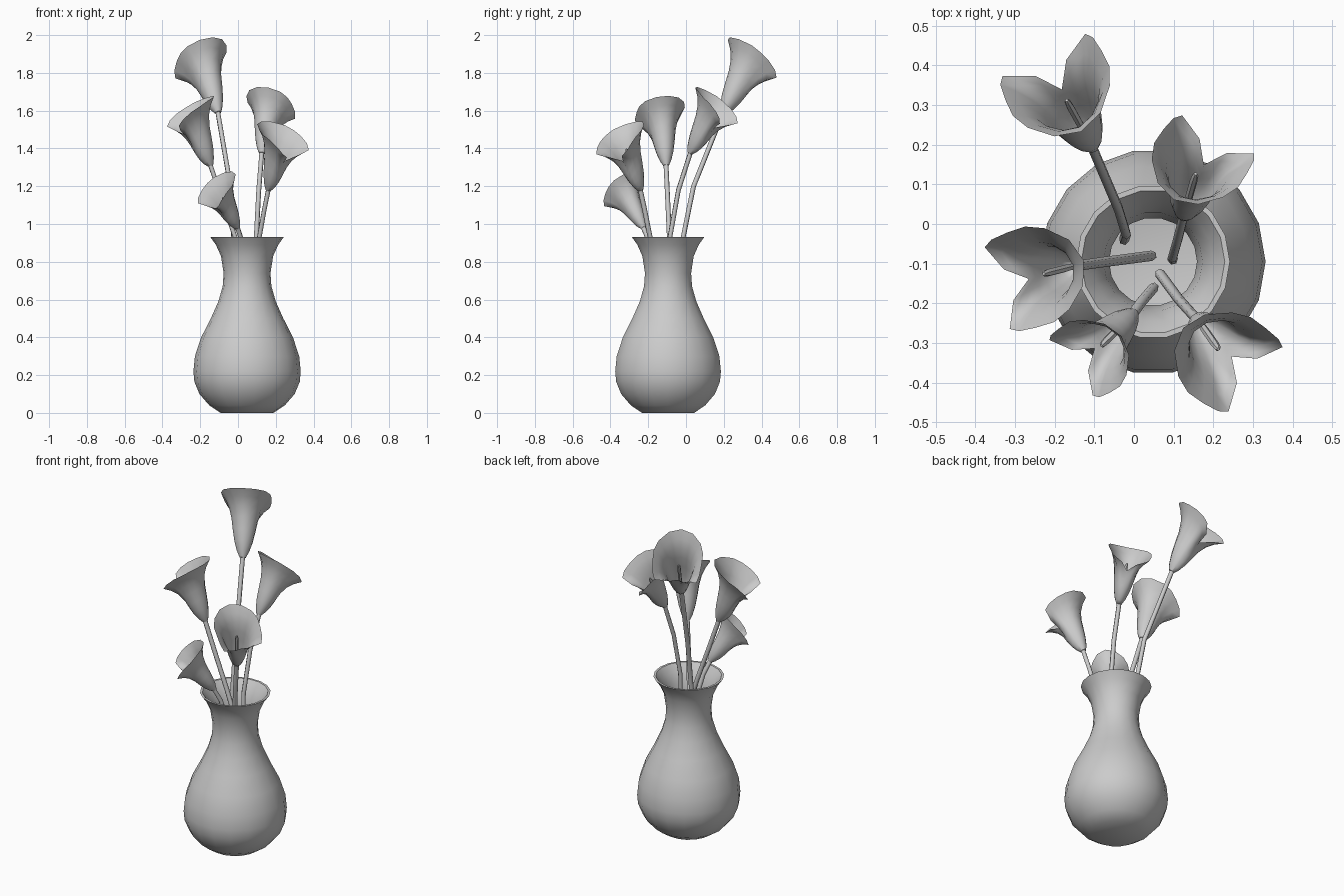
import bpy
import bmesh
from math import sin, cos, radians, pi
from mathutils import Vector, Matrix

cube = bpy.data.objects.get("Cube")
if cube:
    bpy.data.objects.remove(cube, do_unlink=True)

grey = bpy.data.materials.new("plain_grey")
grey.use_nodes = True
grey.diffuse_color = (0.6, 0.6, 0.6, 1)
grey.node_tree.nodes["Principled BSDF"].inputs["Base Color"].default_value = (0.6, 0.6, 0.6, 1)


def finish(obj, angle):
    obj.data.materials.append(grey)
    bpy.ops.object.select_all(action="DESELECT")
    obj.select_set(True)
    bpy.context.view_layer.objects.active = obj
    bpy.ops.object.shade_smooth_by_angle(angle=radians(angle))


def loft(name, rings, matrix, cap_end=True, angle=40):
    """Join rings of points with quads; close the first ring and maybe the last."""
    bm = bmesh.new()
    loops = [[bm.verts.new(matrix @ Vector(p)) for p in ring] for ring in rings]
    n = len(loops[0])
    for low, high in zip(loops, loops[1:]):
        for i in range(n):
            j = (i + 1) % n
            bm.faces.new((low[i], low[j], high[j], high[i]))
    bm.faces.new(loops[0][::-1])
    if cap_end:
        bm.faces.new(loops[-1])
    mesh = bpy.data.meshes.new(name)
    bm.to_mesh(mesh)
    bm.free()
    obj = bpy.data.objects.new(name, mesh)
    bpy.context.collection.objects.link(obj)
    finish(obj, angle)


def lathe(profile, sides):
    return [[(r * cos(i * 2 * pi / sides), r * sin(i * 2 * pi / sides), z)
             for i in range(sides)] for r, z in profile]


# Vase: outer wall up to the rim, then the inner wall down to the floor
outer = [(0.14, 0), (0.2, 0.04), (0.252, 0.1), (0.279, 0.165), (0.284, 0.22),
         (0.276, 0.3), (0.243, 0.4), (0.192, 0.5), (0.152, 0.59), (0.129, 0.67),
         (0.124, 0.74), (0.138, 0.83), (0.165, 0.89), (0.194, 0.93)]
inner = [(r - 0.013, max(z, 0.02)) for r, z in reversed(outer)]
loft("vase", lathe(outer + inner, 18), Matrix.Translation((0.048, -0.095, 0)))

# Half of the bloom's rim: angle from the notch, height, radius
half_rim = [(0, 0.21, 0.065), (22, 0.255, 0.118), (42, 0.292, 0.175), (54, 0.318, 0.162),
            (75, 0.34, 0.141), (100, 0.352, 0.139), (125, 0.363, 0.142),
            (155, 0.366, 0.156), (180, 0.366, 0.165)]
rim = half_rim + [(-a, h, r) for a, h, r in half_rim[-2:0:-1]]
throat = [(0, 0.017), (0.1, 0.034), (0.25, 0.05), (0.42, 0.06),
          (0.6, 0.063), (0.76, 0.063), (0.89, 0.063), (1, 0.063)]


def bloom_rings(size):
    rings = []
    for k, tube in throat:
        ring = []
        for a, h, r in rim:
            rad = (tube + (r - 0.063) * k ** 4) * size
            ring.append((rad * cos(radians(a)), rad * sin(radians(a)), k * h * size))
        rings.append(ring)
    return rings


def stem(name, points):
    curve = bpy.data.curves.new(name, "CURVE")
    curve.dimensions = "3D"
    curve.bevel_depth = 0.013
    curve.bevel_resolution = 1
    curve.use_fill_caps = True
    spline = curve.splines.new("POLY")
    spline.points.add(len(points) - 1)
    for p, co in zip(spline.points, points):
        p.co = (*co, 1)
    obj = bpy.data.objects.new(name, curve)
    bpy.context.collection.objects.link(obj)
    bpy.ops.object.select_all(action="DESELECT")
    obj.select_set(True)
    bpy.context.view_layer.objects.active = obj
    bpy.ops.object.convert(target="MESH")
    finish(bpy.context.object, 70)


def flower(name, path, size, lean_to, tilt, facing):
    """Stem along path, with a bloom at its end leaning and facing outward."""
    lean, tilt, facing = radians(lean_to), radians(tilt), radians(facing)
    axis = Vector((sin(tilt) * cos(lean), sin(tilt) * sin(lean), cos(tilt)))
    front = Vector((cos(facing), sin(facing), 0))
    front = (front - axis * front.dot(axis)).normalized()
    frame = Matrix((front, axis.cross(front), axis)).transposed().to_4x4()
    base = Vector(path[-1])
    frame = Matrix.Translation(base) @ frame
    stem(name + "_stem", path[:-1] + [base + axis * 0.015])
    loft(name + "_bloom", bloom_rings(size), frame, cap_end=False, angle=60)
    spadix = [(0.008, 0.01), (0.01, 0.1), (0.01, 0.22), (0.008, 0.25), (0.004, 0.26)]
    loft(name + "_spadix", lathe([(r, z * size) for r, z in spadix], 6), frame)


flower("back_tall", [(-0.025, -0.04, 0.6), (-0.02, -0.025, 0.88), (-0.04, 0.04, 1.2),
                     (-0.105, 0.195, 1.59)], 1.0, 119, 31, 117)
flower("back_left", [(0.098, -0.09, 0.65), (0.097, -0.085, 0.93), (0.11, -0.04, 1.18),
                     (0.125, 0.02, 1.375)], 0.88, 74, 29, 62)
flower("right", [(0.045, -0.08, 0.74), (-0.015, -0.088, 0.93), (-0.085, -0.097, 1.13),
                 (-0.145, -0.105, 1.31)], 0.92, 194, 21, 197)
flower("front_right", [(0.05, -0.16, 0.75), (0.02, -0.195, 0.91), (0.0, -0.225, 0.98)],
       0.76, 225, 36, 218)
flower("front_left", [(0.065, -0.125, 0.72), (0.113, -0.19, 0.93), (0.14, -0.22, 1.08),
                      (0.16, -0.24, 1.18)], 0.91, 305, 23, 320)
